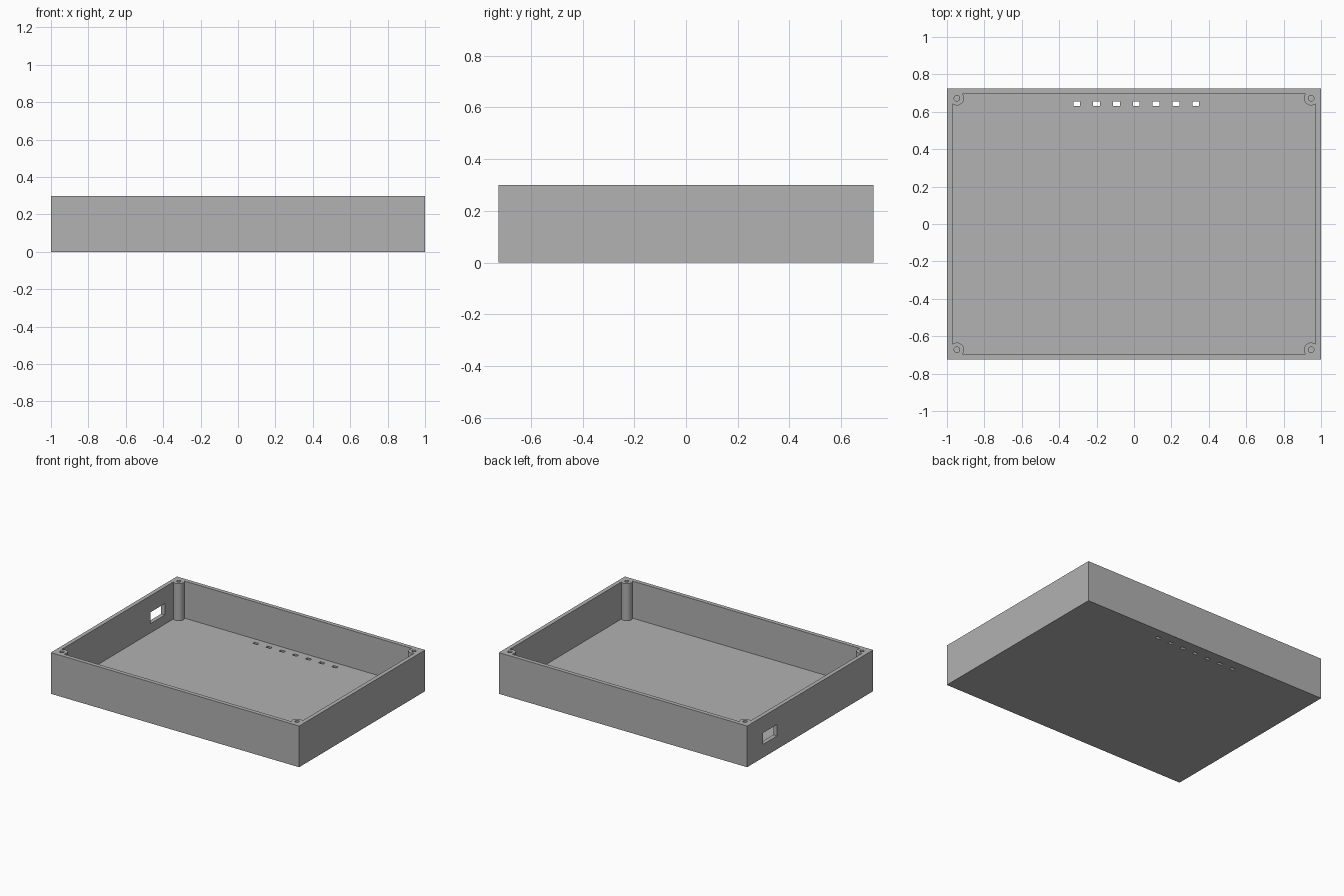
import bpy
import bmesh
from mathutils import Matrix, Vector

if "Cube" in bpy.data.objects:
    bpy.data.objects.remove(bpy.data.objects["Cube"])

WIDTH, DEPTH, HEIGHT = 2.0, 1.45, 0.30
WALL = 0.03
POST_X, POST_Y = 0.947, 0.672

grey = bpy.data.materials.new("plain grey")
grey.use_nodes = True
colour = (0.445, 0.445, 0.445, 1.0)
grey.diffuse_color = colour
grey.node_tree.nodes["Principled BSDF"].inputs["Base Color"].default_value = colour


def add_box(bm, low, high):
    low, high = Vector(low), Vector(high)
    place = Matrix.Translation((low + high) / 2) @ Matrix.Diagonal((*(high - low), 1))
    bmesh.ops.create_cube(bm, size=1, matrix=place)


def add_cylinder(bm, x, y, radius, bottom, top):
    bmesh.ops.create_cone(bm, cap_ends=True, segments=40, radius1=radius, radius2=radius,
                          depth=top - bottom,
                          matrix=Matrix.Translation((x, y, (bottom + top) / 2)))


def make_object(name, bm):
    mesh = bpy.data.meshes.new(name)
    bm.to_mesh(mesh)
    bm.free()
    mesh.materials.append(grey)
    obj = bpy.data.objects.new(name, mesh)
    bpy.context.collection.objects.link(obj)
    return obj


def apply_boolean(target, cutter, operation):
    mod = target.modifiers.new(operation.lower(), 'BOOLEAN')
    mod.operation = operation
    mod.solver = 'EXACT'
    mod.object = cutter
    bpy.context.view_layer.objects.active = target
    bpy.ops.object.modifier_apply(modifier=mod.name)
    bpy.data.objects.remove(cutter)


corners = [(sx * POST_X, sy * POST_Y) for sx in (-1, 1) for sy in (-1, 1)]

# Outer block of the open tray
bm = bmesh.new()
add_box(bm, (-WIDTH / 2, -DEPTH / 2, 0), (WIDTH / 2, DEPTH / 2, HEIGHT))
tray = make_object("enclosure_tray", bm)

# Cavity with the four round screw posts left standing
bm = bmesh.new()
add_box(bm, (WALL - WIDTH / 2, WALL - DEPTH / 2, WALL),
        (WIDTH / 2 - WALL, DEPTH / 2 - WALL, HEIGHT + 0.1))
cavity = make_object("cavity_cutter", bm)
bm = bmesh.new()
for x, y in corners:
    add_cylinder(bm, x, y, 0.038, -0.1, HEIGHT + 0.2)
apply_boolean(cavity, make_object("post_cutter", bm), 'DIFFERENCE')
apply_boolean(tray, cavity, 'DIFFERENCE')

# Screw holes, floor vents and the side port
bm = bmesh.new()
for x, y in corners:
    add_cylinder(bm, x, y, 0.015, WALL, HEIGHT + 0.1)
for i in range(7):
    x = 0.012 + (i - 3) * 0.106
    add_box(bm, (x - 0.018, 0.632, -0.1), (x + 0.018, 0.654, 0.1))
add_box(bm, (-1.1, 0.38, 0.097), (-0.9, 0.545, 0.18))
apply_boolean(tray, make_object("opening_cutter", bm), 'DIFFERENCE')

# Smooth the round posts and holes, keep the box edges sharp
bpy.ops.object.select_all(action='DESELECT')
tray.select_set(True)
bpy.context.view_layer.objects.active = tray
bpy.ops.object.shade_smooth_by_angle(angle=0.5)
